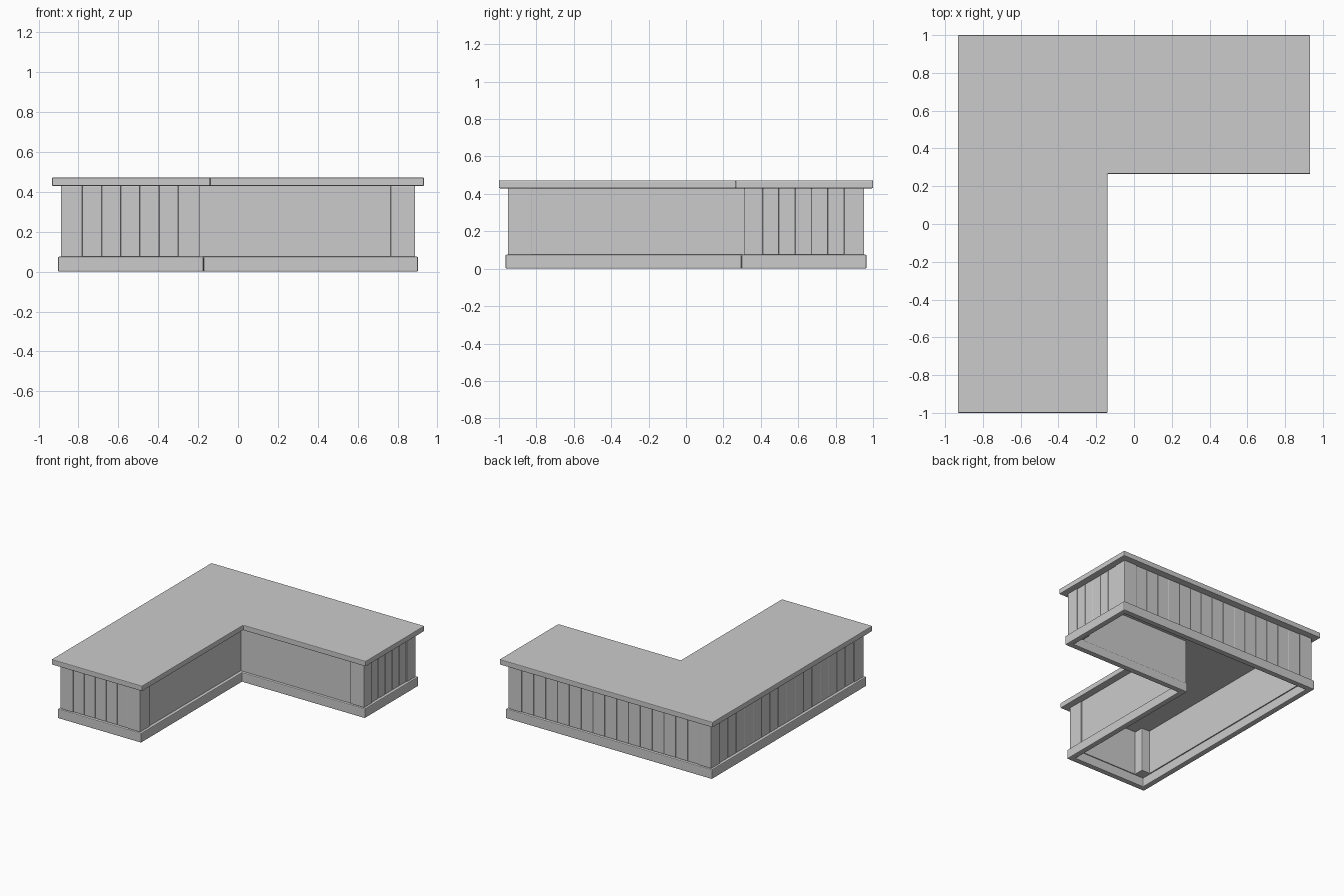
import bpy, bmesh

if "Cube" in bpy.data.objects:
    bpy.data.objects.remove(bpy.data.objects["Cube"])

BASE_H, BODY_TOP, TOP = 0.075, 0.43, 0.472


def finish(name, bm, bevel):
    bmesh.ops.recalc_face_normals(bm, faces=bm.faces)
    me = bpy.data.meshes.new(name)
    bm.to_mesh(me)
    bm.free()
    ob = bpy.data.objects.new(name, me)
    bpy.context.collection.objects.link(ob)
    if bevel:
        m = ob.modifiers.new("edge_bevel", 'BEVEL')
        m.width, m.segments = bevel, 2
    return ob


def l_loop(x0, x1, y0, y1, xi, yi):
    return [(x0, y0), (xi, y0), (xi, yi), (x1, yi), (x1, y1), (x0, y1)]


def l_slab(name, dims, z0, z1, bevel, wall=None):
    """L-shaped slab, or an open L-shaped ring when wall is given."""
    bm = bmesh.new()
    if wall is None:
        bm.faces.new([bm.verts.new((x, y, z0)) for x, y in l_loop(*dims)])
    else:
        x0, x1, y0, y1, xi, yi = dims
        inner = (x0 + wall, x1 - wall, y0 + wall, y1 - wall, xi - wall, yi + wall)
        a = [bm.verts.new((x, y, z0)) for x, y in l_loop(*dims)]
        b = [bm.verts.new((x, y, z0)) for x, y in l_loop(*inner)]
        for i in range(6):
            j = (i + 1) % 6
            bm.faces.new((a[i], a[j], b[j], b[i]))
    ret = bmesh.ops.extrude_face_region(bm, geom=bm.faces[:])
    up = [v for v in ret["geom"] if isinstance(v, bmesh.types.BMVert)]
    bmesh.ops.translate(bm, verts=up, vec=(0, 0, z1 - z0))
    return finish(name, bm, bevel)


def box(name, x0, x1, y0, y1, bevel=0.004):
    bm = bmesh.new()
    bmesh.ops.create_cube(bm, size=1)
    for v in bm.verts:
        v.co = ((x0 + x1) / 2 + v.co.x * (x1 - x0),
                (y0 + y1) / 2 + v.co.y * (y1 - y0),
                (BASE_H + BODY_TOP) / 2 + v.co.z * (BODY_TOP - BASE_H))
    return finish(name, bm, bevel)


# Counter top, plinth frame and backing walls
l_slab("counter_top", (-0.933, 0.933, -1.0, 1.0, -0.14, 0.265), BODY_TOP, TOP, 0.005)
l_slab("plinth", (-0.903, 0.903, -0.965, 0.965, -0.173, 0.297), 0, BASE_H, 0.006, 0.045)
X0, X1, Y0, Y1, XI, YI = -0.888, 0.888, -0.952, 0.952, -0.19, 0.31
l_slab("backing_walls", (X0 + 0.02, X1 - 0.02, Y0 + 0.02, Y1 - 0.02, XI - 0.008, YI + 0.008),
       BASE_H, BODY_TOP, 0, 0.015)

# Corner posts
box("front_left_post", X0, -0.78, Y0, -0.84)
box("front_right_post", -0.30, XI, Y0, -0.825)
box("arm_front_post", 0.765, X1, YI, 0.41)
box("arm_back_post", 0.775, X1, 0.845, Y1)
box("back_left_post", X0, -0.78, 0.84, Y1)


# Vertical plank cladding between the posts
def planks(name, a, b, count, place):
    w = (b - a) / count
    for i in range(count):
        box(f"{name}_plank_{i + 1}", *place(a + i * w, a + (i + 1) * w))


G, D = 0.006, 0.022
planks("front", -0.78, -0.30, 5, lambda a, b: (a, b, Y0 + G, Y0 + D))
planks("right", 0.41, 0.845, 5, lambda a, b: (X1 - D, X1 - G, a, b))
planks("left", -0.84, 0.84, 16, lambda a, b: (X0 + G, X0 + D, a, b))
planks("back", -0.78, 0.775, 15, lambda a, b: (a, b, Y1 - D, Y1 - G))
